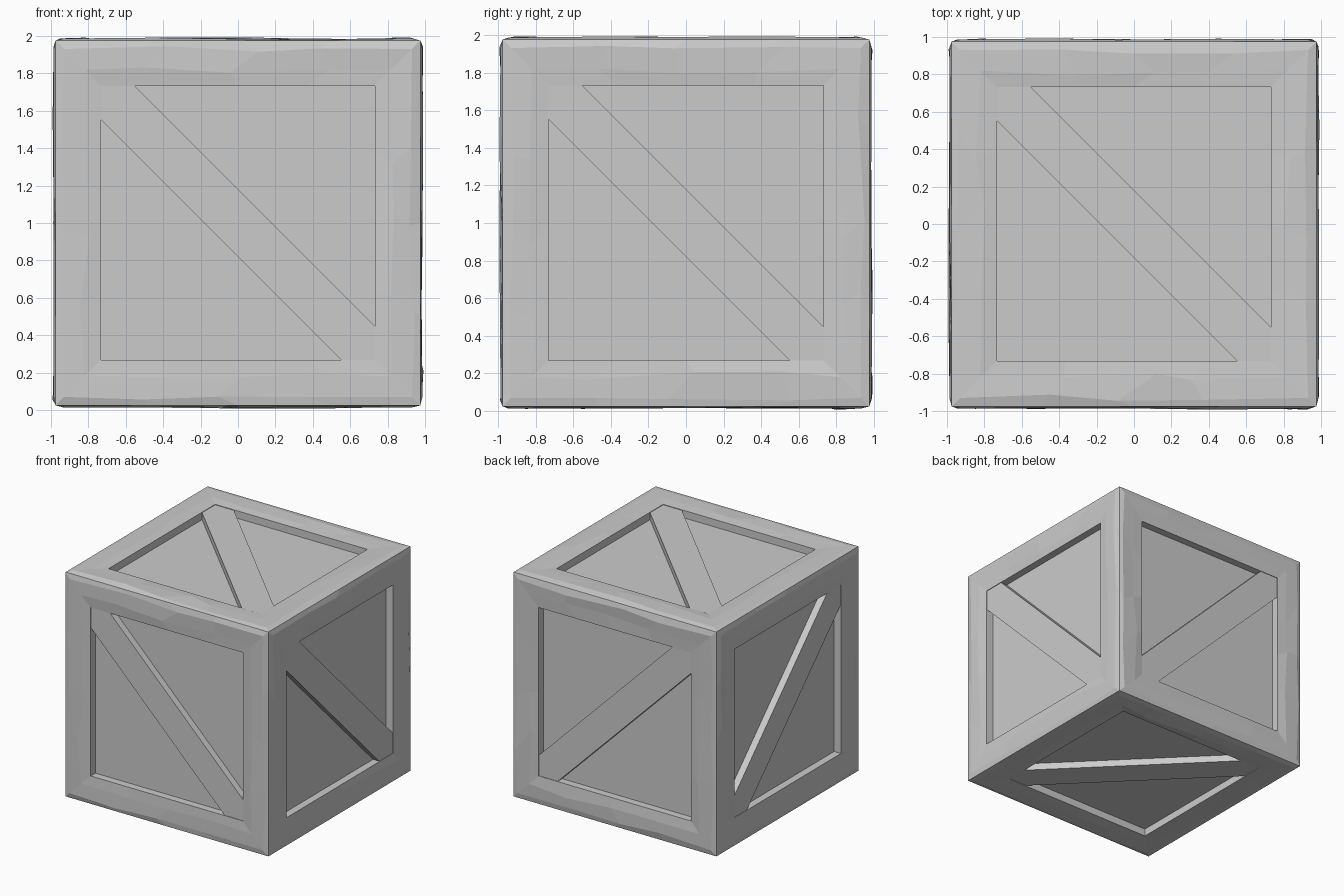
import bpy, random
from mathutils import Vector

if "Cube" in bpy.data.objects:
    bpy.data.objects.remove(bpy.data.objects["Cube"])

random.seed(7)
OUT, INN = 0.975, 0.732          # frame outer and inner half widths
PANEL, BRACE = 0.912, 0.972      # distance of panel and brace surfaces from the centre
SEG = 4                          # pieces along each frame board
CUT = 0.18                       # brace corner cut

X, Y, Z = Vector((1, 0, 0)), Vector((0, 1, 0)), Vector((0, 0, 1))
SIDES = {                        # name: across, up, outward
    "front": (X, Z, -Y), "back": (X, Z, Y),
    "right": (Y, Z, X), "left": (Y, Z, -X),
    "top": (X, Y, Z), "bottom": (X, Y, -Z),
}


def add(name, side, pts, faces):
    """Place face-local points (across, up, out) on one side of the crate."""
    u, v, n = SIDES[side]
    verts = [u * p[0] + v * p[1] + n * p[2] + Z for p in pts]
    if u.cross(v).dot(n) < 0:
        faces = [f[::-1] for f in faces]
    me = bpy.data.meshes.new(name)
    me.from_pydata(verts, [], faces)
    me.update()
    ob = bpy.data.objects.new(name, me)
    bpy.context.collection.objects.link(ob)
    return ob


def ring(r, h, wob=0.0, lift=0.0):
    """Square ring of points; points between corners are roughened."""
    pts = []
    for k in range(4):
        for i in range(SEG):
            a, b, hh = -r + 2 * r * i / SEG, -r, h
            if i and wob:
                a += random.uniform(-0.12, 0.12)
                b += random.uniform(-wob, wob)
                hh += random.uniform(-lift, lift)
            for _ in range(k):
                a, b = -b, a
            pts.append((a, b, hh))
    return pts


for side in SIDES:
    # mitred, roughly hewn frame with its inner wall
    rings = [ring(OUT, OUT), ring(0.93, 0.986, 0.02, 0.007),
             ring(0.82, 0.985, 0.03, 0.007), ring(INN, 0.977), ring(INN, PANEL)]
    n = 4 * SEG
    faces = [(j * n + i, j * n + (i + 1) % n, (j + 1) * n + (i + 1) % n, (j + 1) * n + i)
             for j in range(len(rings) - 1) for i in range(n)]
    add(side + "_frame", side, sum(rings, []), faces)

    # recessed panel
    add(side + "_panel", side,
        [(-INN, -INN, PANEL), (INN, -INN, PANEL), (INN, INN, PANEL), (-INN, INN, PANEL)],
        [(0, 1, 2, 3)])

    # diagonal brace, ends fitted into the frame corners
    c = INN - CUT
    outline = [(-INN, c), (c, -INN), (INN, -INN), (INN, -c), (-c, INN), (-INN, INN)]
    pts = [(a, b, h) for h in (PANEL, BRACE) for a, b in outline]
    add(side + "_brace", side, pts,
        [(6, 7, 8, 9, 10, 11), (0, 1, 7, 6), (3, 4, 10, 9)])
